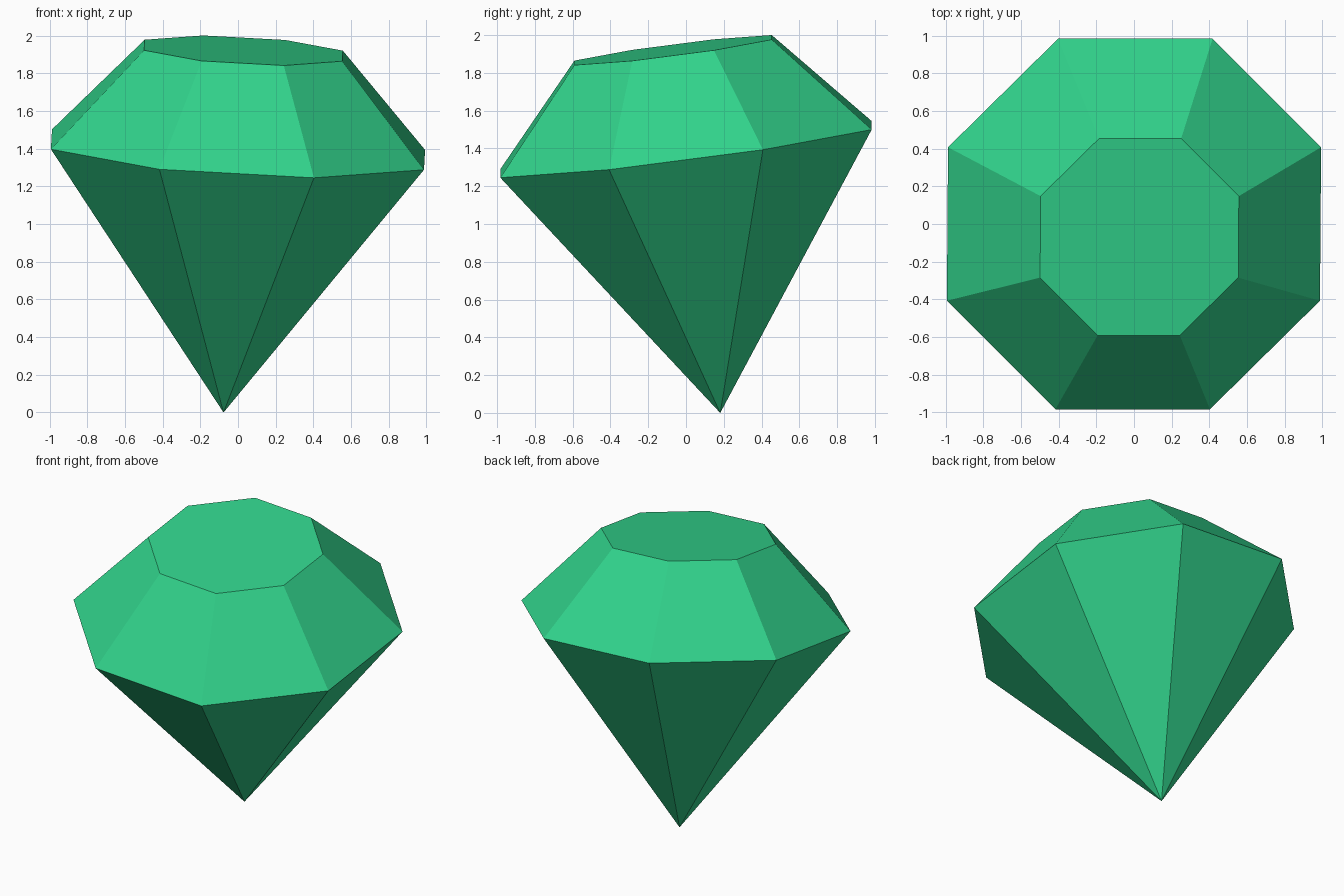
import bpy
import bmesh
from math import cos, sin, pi

cube = bpy.data.objects.get("Cube")
if cube:
    bpy.data.objects.remove(cube, do_unlink=True)

SIDES = 8
GIRDLE_RADIUS, TABLE_RADIUS = 1.073, 0.57
CROWN_HEIGHT, PAVILION_DEPTH = 0.531, 1.409

# Single emerald colour
COLOUR = (0.031, 0.65, 0.26, 1.0)
emerald = bpy.data.materials.new("emerald_green")
emerald.use_nodes = True
emerald.diffuse_color = COLOUR
emerald.node_tree.nodes["Principled BSDF"].inputs["Base Color"].default_value = COLOUR

bm = bmesh.new()


def ring(radius, z):
    """Octagon of vertices with flat sides facing the axes."""
    angles = [(i + 0.5) * 2 * pi / SIDES for i in range(SIDES)]
    return [bm.verts.new((radius * cos(a), radius * sin(a), z)) for a in angles]


# Girdle (widest line), flat table and bottom point
girdle = ring(GIRDLE_RADIUS, 0)
table = ring(TABLE_RADIUS, CROWN_HEIGHT)
tip = bm.verts.new((0, 0, -PAVILION_DEPTH))

# Crown facets above the girdle, pavilion facets below it
bm.faces.new(table)
for i in range(SIDES):
    j = (i + 1) % SIDES
    bm.faces.new((girdle[i], girdle[j], table[j], table[i]))
    bm.faces.new((girdle[j], girdle[i], tip))
bmesh.ops.recalc_face_normals(bm, faces=bm.faces[:])

mesh = bpy.data.meshes.new("gemstone")
bm.to_mesh(mesh)
bm.free()
mesh.materials.append(emerald)

# The stone leans slightly, resting on its tip
gem = bpy.data.objects.new("gemstone", mesh)
gem.location.z = 1.395
gem.rotation_euler = (0.129, 0.055, 0)
bpy.context.collection.objects.link(gem)
